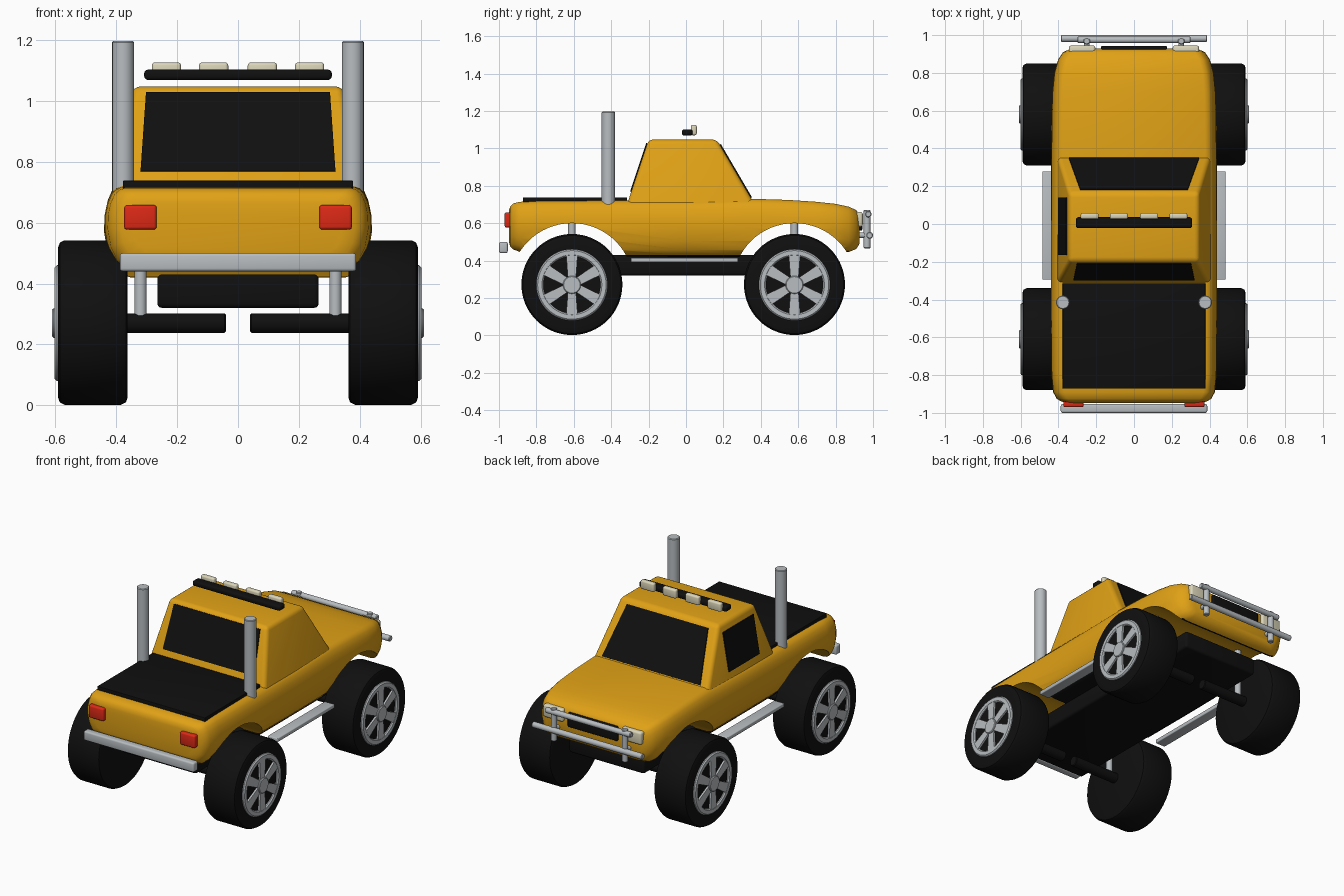
import bpy, bmesh, math
from mathutils import Vector

if "Cube" in bpy.data.objects:
    bpy.data.objects.remove(bpy.data.objects["Cube"])


def material(name, rgb):
    m = bpy.data.materials.new(name)
    m.diffuse_color = (*rgb, 1)
    m.use_nodes = True
    m.node_tree.nodes["Principled BSDF"].inputs["Base Color"].default_value = m.diffuse_color
    return m


YELLOW = material("yellow paint", (0.75, 0.36, 0.008))
BLACK = material("black", (0.005, 0.005, 0.005))
METAL = material("silver metal", (0.48, 0.51, 0.53))
RED = material("red lamp", (0.72, 0.022, 0.008))
CREAM = material("cream lamp", (0.70, 0.66, 0.48))


def finish(bm, name, mat, smooth=35):
    bmesh.ops.recalc_face_normals(bm, faces=bm.faces)
    me = bpy.data.meshes.new(name)
    bm.to_mesh(me)
    bm.free()
    ob = bpy.data.objects.new(name, me)
    bpy.context.collection.objects.link(ob)
    me.materials.append(mat)
    bpy.ops.object.select_all(action='DESELECT')
    bpy.context.view_layer.objects.active = ob
    ob.select_set(True)
    bpy.ops.object.shade_smooth_by_angle(angle=math.radians(smooth))
    return ob


def loft(rings, closed=False):
    bm = bmesh.new()
    vs = [[bm.verts.new(p) for p in r] for r in rings]
    n = len(vs[0])
    for a, b in zip(vs, vs[1:]):
        for i in range(n):
            j = (i + 1) % n
            bm.faces.new((a[i], a[j], b[j], b[i]))
    if closed:
        for i in range(n):
            j = (i + 1) % n
            bm.faces.new((vs[-1][i], vs[-1][j], vs[0][j], vs[0][i]))
    else:
        bm.faces.new(vs[0])
        bm.faces.new(vs[-1])
    return bm


def box(name, x, y, z, mat, bevel=0.008):
    bm = loft([[(x[0], y[0], h), (x[1], y[0], h), (x[1], y[1], h), (x[0], y[1], h)] for h in z])
    if bevel:
        bmesh.ops.bevel(bm, geom=bm.edges[:], offset=bevel, segments=3, profile=0.5, affect='EDGES')
    return finish(bm, name, mat)


def tube(name, p, q, r, mat, segs=24, bevel=0.004):
    p, q = Vector(p), Vector(q)
    d = (q - p).normalized()
    u = d.orthogonal().normalized()
    w = d.cross(u)

    def ring(c, rad):
        return [c + rad * (math.cos(t) * u + math.sin(t) * w)
                for t in (2 * math.pi * i / segs for i in range(segs))]
    return finish(loft([ring(p, r - bevel), ring(p + d * bevel, r),
                        ring(q - d * bevel, r), ring(q, r - bevel)]), name, mat)


def lathe(name, side, yc, zc, profile, mat, closed=False, segs=64):
    rings = [[(side * x, yc + r * math.cos(t), zc + r * math.sin(t))
              for t in (2 * math.pi * i / segs for i in range(segs))] for x, r in profile]
    return finish(loft(rings, closed), name, mat)


def plate(name, corners, mat, thick=0.009):
    # thin panel lifted off a surface, corners counter-clockwise from outside
    c = [Vector(p) for p in corners]
    n = (c[1] - c[0]).cross(c[2] - c[0]).normalized() * thick
    return finish(loft([[p - n * 0.3 for p in c], [p + n * 0.7 for p in c]]), name, mat)


WHEEL_Y = (-0.61, 0.58)
WHEEL_Z = 0.27

# lower body: rounded section swept along the length
half = [(0.80, 0), (0.87, 0.03), (0.93, 0.12), (0.975, 0.28), (1, 0.5), (0.995, 0.68),
        (0.975, 0.82), (0.945, 0.92), (0.91, 0.975), (0.86, 1)]
section = half + [(-a, b) for a, b in reversed(half)]
stations = [(-0.947, 0.345, 0.50, 0.665), (-0.94, 0.385, 0.475, 0.69), (-0.925, 0.41, 0.46, 0.705),
            (-0.89, 0.428, 0.447, 0.714), (-0.8, 0.437, 0.435, 0.718), (-0.5, 0.44, 0.422, 0.72),
            (0, 0.44, 0.42, 0.722), (0.36, 0.438, 0.42, 0.73), (0.55, 0.436, 0.423, 0.724),
            (0.7, 0.432, 0.43, 0.714), (0.8, 0.422, 0.436, 0.703), (0.87, 0.402, 0.446, 0.688),
            (0.91, 0.375, 0.462, 0.67), (0.928, 0.335, 0.49, 0.645)]
body = finish(loft([[(a * w, y, z0 + b * (z1 - z0)) for a, b in section]
                    for y, w, z0, z1 in stations]), "body", YELLOW)
for yc in WHEEL_Y:
    cutter = tube("arch_cutter", (-0.6, yc, WHEEL_Z), (0.6, yc, WHEEL_Z), 0.33, YELLOW, 64)
    bpy.context.view_layer.objects.active = body
    mod = body.modifiers.new("arch", 'BOOLEAN')
    mod.operation = 'DIFFERENCE'
    mod.object = cutter
    mod.solver = 'EXACT'
    # cut before smoothing so that the arch edge stays crisp
    while body.modifiers[0] != mod:
        bpy.ops.object.modifier_remove(modifier=body.modifiers[0].name)
    bpy.ops.object.modifier_apply(modifier=mod.name)
    bpy.data.objects.remove(cutter)
bpy.ops.object.select_all(action='DESELECT')
body.select_set(True)
bpy.context.view_layer.objects.active = body
bpy.ops.object.shade_smooth_by_angle(angle=math.radians(35))
# dark floor between the arches
while len(body.data.materials) > 1:
    body.data.materials.pop()
body.data.materials.append(BLACK)
for f in body.data.polygons:
    f.material_index = 1 if f.normal.z < -0.95 and f.center.z < 0.45 else 0

# cab: tapered block with softened edges
B, T = 0.71, 1.047
cab_bm = loft([[(-0.405, -0.312, B), (0.405, -0.312, B), (0.405, 0.362, B), (-0.405, 0.362, B)],
               [(-0.345, -0.2, T), (0.345, -0.2, T), (0.345, 0.165, T), (-0.345, 0.165, T)]])
edges = [e for e in cab_bm.edges if max(v.co.z for v in e.verts) > 1]
bmesh.ops.bevel(cab_bm, geom=edges, offset=0.025, segments=4, profile=0.5, affect='EDGES')
finish(cab_bm, "cab", YELLOW)


def rise(a, b, z):
    return a + (b - a) * (z - B) / (T - B)


# windows lie on the sloped cab faces
lo, hi = 0.735, 1.02
fy = [rise(0.362, 0.165, z) for z in (lo, hi)]
plate("windshield", [(0.345, fy[0], lo), (-0.345, fy[0], lo), (-0.285, fy[1], hi), (0.285, fy[1], hi)], BLACK)
lo, hi = 0.768, 1.027
ry = [rise(-0.312, -0.2, z) for z in (lo, hi)]
plate("rear_window", [(-0.32, ry[0], lo), (0.32, ry[0], lo), (0.302, ry[1], hi), (-0.302, ry[1], hi)], BLACK)
lo, hi = 0.755, 0.995
sx = [-rise(0.405, 0.345, z) for z in (lo, hi)]
plate("side_window", [(sx[0], 0.14, lo), (sx[0], -0.165, lo), (sx[1], -0.165, hi), (sx[1], 0.14, hi)], BLACK)

# bed cover, chassis and grille
box("bed_cover", (-0.378, 0.378), (-0.872, -0.315), (0.70, 0.738), BLACK, 0.003)
box("chassis", (-0.265, 0.265), (-0.80, 0.80), (0.32, 0.43), BLACK, 0.015)
box("grille", (-0.175, 0.175), (0.90, 0.943), (0.56, 0.65), BLACK)

# roof light bar
box("roof_bar", (-0.308, 0.308), (-0.022, 0.036), (1.068, 1.102), BLACK, 0.012)
for x in (-0.235, -0.08, 0.08, 0.235):
    box("roof_lamp", (x - 0.048, x + 0.048), (0.026, 0.058), (1.07, 1.126), CREAM, 0.01)

# bumper and bull bar
box("rear_bumper", (-0.388, 0.388), (-1.0, -0.953), (0.44, 0.50), METAL, 0.01)
tube("bull_bar_upper", (-0.30, 0.975, 0.648), (0.30, 0.975, 0.648), 0.017, METAL)
tube("bull_bar_lower", (-0.387, 0.982, 0.535), (0.387, 0.982, 0.535), 0.018, METAL)

for s in (-1, 1):
    def span(a, b):
        return sorted((s * a, s * b))

    box("tail_light", span(0.267, 0.374), (-0.97, -0.93), (0.577, 0.658), RED, 0.01)
    box("headlight", span(0.205, 0.345), (0.89, 0.945), (0.58, 0.66), CREAM, 0.012)
    tube("bull_bar_upright", (s * 0.25, 0.968, 0.465), (s * 0.25, 0.968, 0.67), 0.018, METAL)
    tube("bull_bar_clamp", (s * 0.25, 0.92, 0.535), (s * 0.25, 0.988, 0.535), 0.014, METAL)
    box("side_step", span(0.415, 0.485), (-0.295, 0.278), (0.39, 0.415), METAL, 0.005)
    tube("exhaust_stack", (s * 0.377, -0.415, 0.66), (s * 0.377, -0.415, 1.196), 0.036, METAL)

    # wheels with axle, strut and six-spoke rim
    for yc in WHEEL_Y:
        lathe("tyre", s, yc, WHEEL_Z + 0.002, [(0.362, 0.245), (0.368, 0.262), (0.385, 0.27), (0.57, 0.27),
                                               (0.585, 0.262), (0.591, 0.245), (0.589, 0.18)], BLACK)
        lathe("rim_ring", s, yc, WHEEL_Z, [(0.58, 0.192), (0.595, 0.19), (0.602, 0.183), (0.602, 0.16),
                                           (0.595, 0.153), (0.58, 0.152)], METAL, True)
        tube("hub", (s * 0.57, yc, WHEEL_Z), (s * 0.61, yc, WHEEL_Z), 0.048, METAL)
        for k in range(6):
            t = math.pi / 2 + k * math.pi / 3
            d = Vector((0, math.cos(t), math.sin(t)))
            e = Vector((0, -d.z, d.y))
            c = Vector((0, yc, WHEEL_Z))
            quad = [c + d * 0.03 - e * 0.021, c + d * 0.165 - e * 0.031,
                    c + d * 0.165 + e * 0.031, c + d * 0.03 + e * 0.021]
            finish(loft([[p + Vector((s * x, 0, 0)) for p in quad] for x in (0.58, 0.601)]), "spoke", METAL)
        tube("axle", (s * 0.04, yc, WHEEL_Z), (s * 0.40, yc, WHEEL_Z), 0.032, BLACK)
        tube("strut", (s * 0.32, yc, 0.27), (s * 0.32, yc, 0.62), 0.02, METAL)
